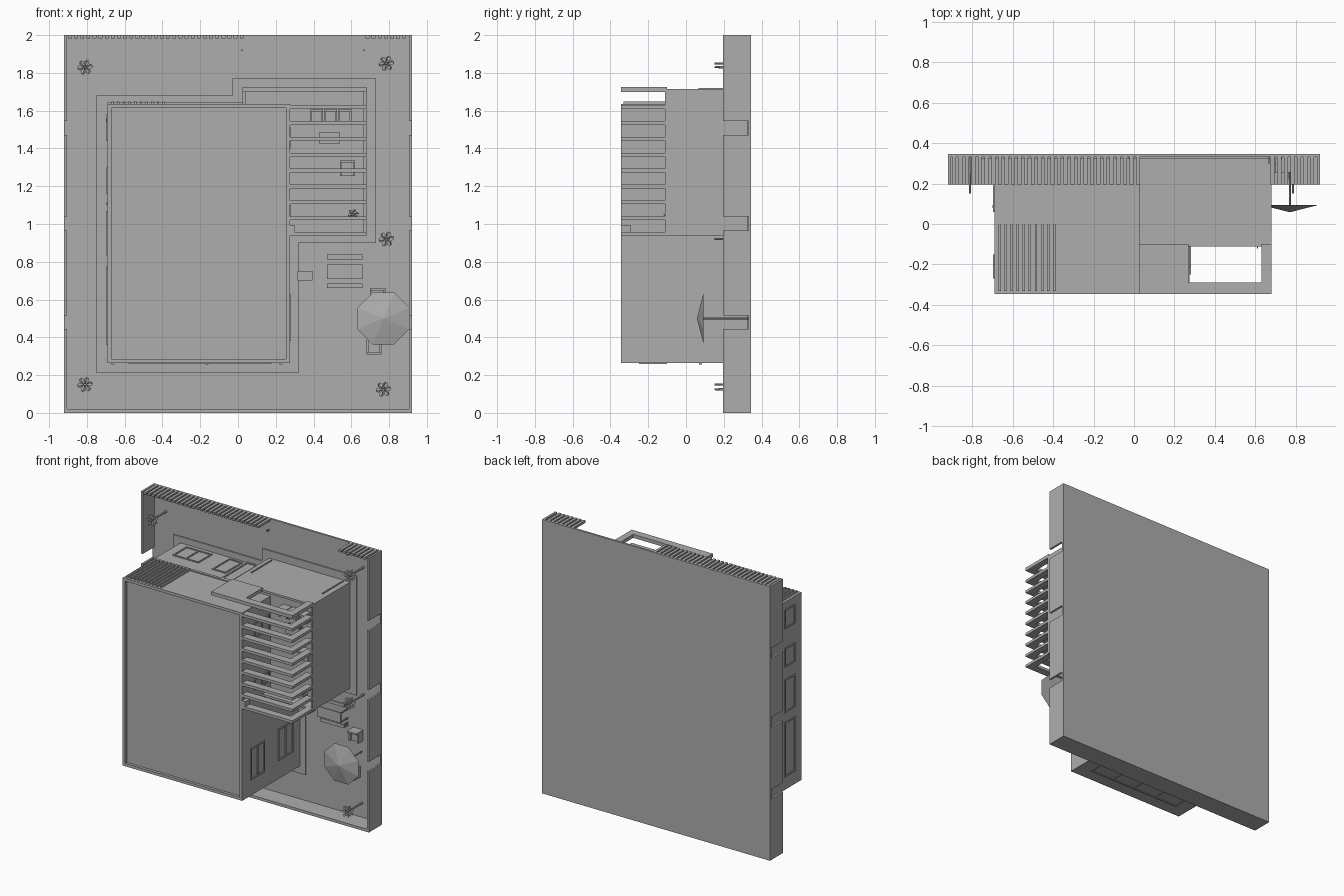
import bpy, bmesh, math
from mathutils import Matrix, Vector

cube = bpy.data.objects.get("Cube")
if cube:
    bpy.data.objects.remove(cube)

grey = bpy.data.materials.new("plain_grey")
grey.use_nodes = True
colour = (0.42, 0.42, 0.42, 1)
grey.diffuse_color = colour
grey.node_tree.nodes["Principled BSDF"].inputs["Base Color"].default_value = colour


def finish(name, bm):
    bmesh.ops.recalc_face_normals(bm, faces=bm.faces)
    mesh = bpy.data.meshes.new(name)
    bm.to_mesh(mesh)
    bm.free()
    mesh.materials.append(grey)
    ob = bpy.data.objects.new(name, mesh)
    bpy.context.collection.objects.link(ob)
    return ob


def boxes(name, parts):
    """Each part is (x0, x1, y0, y1, z0, z1)."""
    bm = bmesh.new()
    for x0, x1, y0, y1, z0, z1 in parts:
        m = Matrix.Translation(((x0 + x1) / 2, (y0 + y1) / 2, (z0 + z1) / 2))
        m = m @ Matrix.Diagonal((x1 - x0, y1 - y0, z1 - z0, 1))
        bmesh.ops.create_cube(bm, size=1, matrix=m)
    return finish(name, bm)


def ring(x0, x1, z0, z1, y0, y1, t):
    """Four bars around a rectangle in plan."""
    return [(x0, x1, y0, y1, z0, z0 + t), (x0, x1, y0, y1, z1 - t, z1),
            (x0, x0 + t, y0, y1, z0 + t, z1 - t), (x1 - t, x1, y0, y1, z0 + t, z1 - t)]


def window(name, axis, at, u0, u1, v0, v1, panes=2, t=0.01, proud=0.006):
    """Frame with mullions on a wall; u, v are y, z on x walls and x, y on z walls."""
    bars = [(u0, u1, v0, v0 + t), (u0, u1, v1 - t, v1)]
    for i in range(panes + 1):
        u = u0 + (u1 - u0 - t) * i / panes
        bars.append((u, u + t, v0, v1))
    lo, hi = at - proud, at + proud
    boxes(name, [(lo, hi) + b if axis == "x" else b + (lo, hi) for b in bars])


GROUND = 0.33

# Plot, paving step and boundary walls with side openings
boxes("ground_slab", [(-0.92, 0.92, GROUND, 0.345, 0, 2)])
boxes("paving_step", [(-0.75, 0.32, 0.322, GROUND, 0.21, 1.68),
                      (-0.03, 0.73, 0.322, GROUND, 0.9, 1.77)])
spans = [(0, 0.445), (0.515, 0.965), (1.04, 1.47), (1.545, 2)]
for side, x in (("right", -0.92), ("left", 0.905)):
    boxes(side + "_boundary_wall", [(x, x + 0.015, 0.195, GROUND, a, b) for a, b in spans])
boxes("rear_boundary_wall", [(-0.905, 0.905, 0.195, GROUND, 0, 0.02)])

# Slatted street fence, open at the driveway
pickets = []
for start, end in ((-0.9, 0.02), (0.675, 0.9)):
    x = start
    while x < end:
        pickets.append((x, x + 0.02, 0.195, GROUND, 1.983, 2))
        x += 0.0325
boxes("street_fence", pickets)
boxes("gate_markers", [(x, x + 0.008, 0.3, GROUND, 1.915, 1.923) for x in (0.017, 0.665)])

# Main house with parapet
boxes("main_house", [(-0.69, 0.275, -0.325, GROUND, 0.265, 1.635)])
boxes("roof_parapet", ring(-0.69, 0.275, 0.265, 1.635, -0.345, -0.325, 0.02))
boxes("facade_slats", [(-0.67 + i * 0.03, -0.658 + i * 0.03, -0.33, 0, 1.635, 1.648)
                       for i in range(10)])
boxes("floor_band", [(-0.69, 0.025, 0.0, 0.02, 1.635, 1.642)])

# Side wing with terrace and low terrace wall
boxes("side_wing", [(0.025, 0.68, -0.02, GROUND, 0.94, 1.715)])
boxes("terrace_wall", ring(0.025, 0.68, 0.94, 1.715, -0.11, -0.02, 0.015))
boxes("wing_trim", [(x, x + 0.008, 0.065, 0.3, 1.715, 1.721) for x in (0.058, 0.632)])

# Open pergola frames over the terrace
frames = []
for i in range(9):
    z = 0.937 + i * 0.084
    frames += [(0.265, 0.68, -0.345, -0.29, z, z + 0.02),
               (0.63, 0.68, -0.29, -0.11, z, z + 0.02)]
boxes("pergola_frames", frames)
boxes("pergola_lower_beam", [(0.265, 0.3, -0.345, -0.295, 0.955, 0.995)])
boxes("pergola_end_frame", [(0.025, 0.27, -0.345, -0.1, 1.7, 1.725),
                            (0.27, 0.68, -0.345, -0.29, 1.7, 1.725),
                            (0.63, 0.68, -0.29, -0.1, 1.7, 1.725)])

# Windows and doors
for z0, z1 in ((1.44, 1.58), (1.16, 1.3), (0.83, 1.07), (0.36, 0.76)):
    window("right_window", "x", -0.69, -0.27, -0.15, z0, z1, 1)
    window("right_lower_window", "x", -0.69, 0.06, 0.19, z0, z1, 1)
window("left_window", "x", 0.275, -0.25, -0.09, 0.38, 0.61)
window("left_lower_window", "x", 0.275, 0.07, 0.24, 0.4, 0.63)
window("terrace_door", "x", 0.275, -0.21, -0.03, 1.4, 1.51)
window("terrace_door", "x", 0.275, -0.21, -0.03, 1.02, 1.1)
window("front_window", "z", 1.635, -0.62, -0.41, 0.13, 0.29)
window("front_side_window", "z", 1.635, -0.28, -0.17, 0.1, 0.3, 1)
window("front_door", "z", 1.635, -0.15, 0.02, 0.02, 0.32, 2)
window("rear_window", "z", 0.265, -0.58, 0.18, -0.25, -0.1, 4)
boxes("wall_lamps", [(-0.7, -0.69, 0.08, 0.095, z, z + 0.015) for z in (0.76, 1.1, 1.54)]
      + [(x, x + 0.015, 0.07, 0.085, 0.255, 0.265) for x in (-0.67, -0.17, 0.22)])


def chair(name, x, z, floor, w=0.07, back=1):
    """Seat with arms; back sits at the +z or -z edge."""
    zb = z + back * (w / 2 - 0.006)
    boxes(name, [(x - w / 2, x + w / 2, floor - 0.035, floor, z - w / 2, z + w / 2),
                 (x - w / 2, x + w / 2, floor - 0.075, floor, zb - 0.006, zb + 0.006),
                 (x - w / 2, x - w / 2 + 0.01, floor - 0.055, floor, z - w / 2, z + w / 2),
                 (x + w / 2 - 0.01, x + w / 2, floor - 0.055, floor, z - w / 2, z + w / 2)])


def table(name, x0, x1, z0, z1, floor, h):
    legs = [(x, x + 0.008, floor - h, floor, z, z + 0.008)
            for x in (x0, x1 - 0.008) for z in (z0, z1 - 0.008)]
    boxes(name, [(x0, x1, floor - h - 0.008, floor - h, z0, z1)] + legs)


# Terrace and garden furniture
for x in (0.415, 0.49, 0.565):
    chair("terrace_seat", x, 1.57, -0.02)
chair("terrace_armchair", 0.58, 1.295, -0.02, 0.08)
table("terrace_table", 0.43, 0.54, 1.425, 1.485, -0.02, 0.04)
table("garden_table", 0.47, 0.66, 0.71, 0.785, GROUND, 0.08)
for z in (0.66, 0.813):
    table("garden_bench", 0.47, 0.66, z, z + 0.025, GROUND, 0.045)
boxes("garden_grill", [(0.315, 0.395, 0.25, GROUND, 0.7, 0.752)])
chair("garden_chair", 0.74, 0.62, GROUND, 0.08)
chair("garden_chair", 0.72, 0.35, GROUND, 0.08, -1)

# Parasol on a pole
TO_FRONT = Matrix.Rotation(math.pi / 2, 4, "X")
bm = bmesh.new()
bmesh.ops.create_cone(bm, cap_ends=True, segments=8, radius1=0.148, radius2=0, depth=0.035,
                      matrix=Matrix.Translation((0.77, 0.0755, 0.5)) @ TO_FRONT
                      @ Matrix.Rotation(math.pi / 8, 4, "Z"))
finish("parasol_canopy", bm)
bm = bmesh.new()
bmesh.ops.create_cone(bm, cap_ends=True, segments=8, radius1=0.005, radius2=0.005, depth=0.24,
                      matrix=Matrix.Translation((0.77, 0.21, 0.5)) @ TO_FRONT)
finish("parasol_pole", bm)


def plant(x, z, floor, height, size):
    """Stem with tiers of flat leaves in a star."""
    bm = bmesh.new()
    bmesh.ops.create_cone(bm, cap_ends=True, segments=6, radius1=size * 0.2, radius2=size * 0.12,
                          depth=height,
                          matrix=Matrix.Translation((x, floor - height / 2, z)) @ TO_FRONT)
    for tier in range(3):
        y = floor - height + tier * size * 0.4
        for k in range(6):
            a = k * math.pi / 3 + tier * 0.15
            out = Vector((math.cos(a), 0, math.sin(a)))
            side = Vector((-out.z, 0, out.x)) * size * 0.22
            c = Vector((x, y, z))
            pts = [c, c + out * size * 0.7 + side, c + out * size, c + out * size * 0.7 - side]
            bm.faces.new([bm.verts.new(p) for p in pts])
    finish("potted_plant" if size < 0.035 else "garden_palm", bm)


for x, z in ((-0.81, 1.83), (0.785, 1.85), (0.785, 0.92), (-0.81, 0.15), (0.77, 0.125)):
    plant(x, z, GROUND, 0.18, 0.042)
plant(0.61, 1.05, -0.02, 0.1, 0.03)
